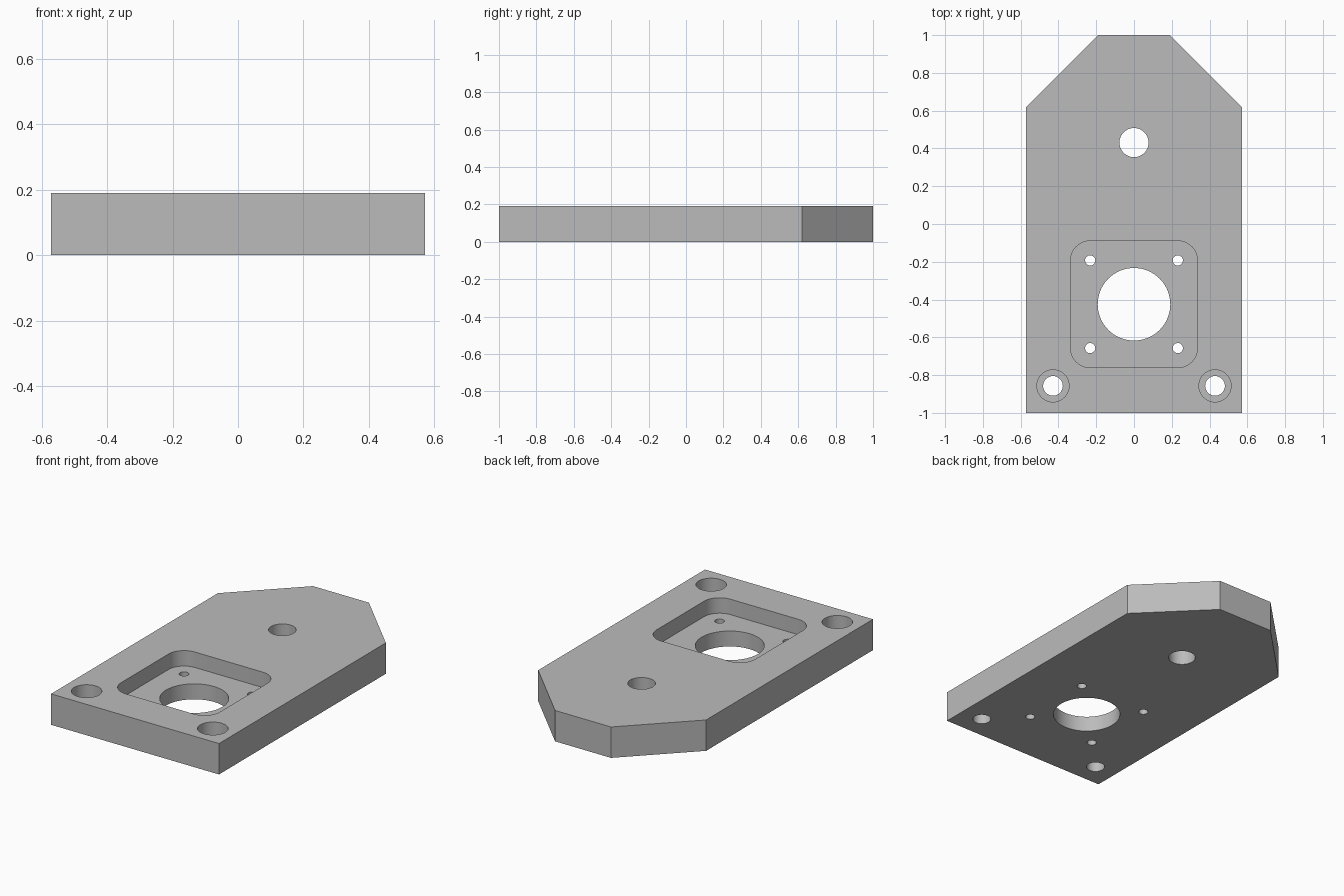
import bpy, bmesh
from math import cos, sin, pi, radians

if "Cube" in bpy.data.objects:
    bpy.data.objects.remove(bpy.data.objects["Cube"], do_unlink=True)

THICK = 0.19
FLOOR = THICK / 2       # height of the pocket and counterbore floors
HALF_W = 0.571
MOTOR_Y = -0.425

grey = bpy.data.materials.new("plain grey")
grey.use_nodes = True
grey.diffuse_color = (0.5, 0.5, 0.5, 1)
grey.node_tree.nodes["Principled BSDF"].inputs["Base Color"].default_value = grey.diffuse_color


def prism(name, outline, z0, z1):
    """Extrude a closed outline between two heights."""
    bm = bmesh.new()
    face = bm.faces.new([bm.verts.new((x, y, z0)) for x, y in outline])
    up = bmesh.ops.extrude_face_region(bm, geom=[face])["geom"]
    bmesh.ops.translate(bm, vec=(0, 0, z1 - z0),
                        verts=[v for v in up if isinstance(v, bmesh.types.BMVert)])
    bmesh.ops.recalc_face_normals(bm, faces=bm.faces)
    mesh = bpy.data.meshes.new(name)
    bm.to_mesh(mesh)
    bm.free()
    mesh.materials.append(grey)
    obj = bpy.data.objects.new(name, mesh)
    bpy.context.collection.objects.link(obj)
    return obj


def circle(x, y, r, n=64):
    return [(x + r * cos(2 * pi * i / n), y + r * sin(2 * pi * i / n)) for i in range(n)]


def rounded_square(y, half, r, n=12):
    """Square centred on x = 0 with rounded corners."""
    points = []
    for k, (sx, sy) in enumerate([(1, 1), (-1, 1), (-1, -1), (1, -1)]):
        for i in range(n + 1):
            a = pi / 2 * (k + i / n)
            points.append((sx * (half - r) + r * cos(a), y + sy * (half - r) + r * sin(a)))
    return points


def cut(target, outline, z0=-0.1):
    """Remove a prism from z0 up through the top."""
    cutter = prism("cutter", outline, z0, THICK + 0.1)
    cutter.hide_render = True
    mod = target.modifiers.new("cut", "BOOLEAN")
    mod.operation = "DIFFERENCE"
    mod.solver = "EXACT"
    mod.object = cutter
    bpy.context.view_layer.objects.active = target
    bpy.ops.object.modifier_apply(modifier=mod.name)
    bpy.data.objects.remove(cutter, do_unlink=True)


# Plate with two chamfered back corners
plate = prism("mounting_plate", [(-HALF_W, -1), (HALF_W, -1), (HALF_W, 0.62), (0.19, 1),
                                 (-0.19, 1), (-HALF_W, 0.62)], 0, THICK)

# Square pocket with its central bore and four screw holes
cut(plate, rounded_square(MOTOR_Y, 0.336, 0.105), FLOOR)
cut(plate, circle(0, MOTOR_Y, 0.192, 96))
for sx in (-1, 1):
    for sy in (-1, 1):
        cut(plate, circle(sx * 0.232, MOTOR_Y + sy * 0.232, 0.027, 32))

# Counterbored bolt holes at the front corners
for sx in (-1, 1):
    cut(plate, circle(sx * 0.429, -0.857, 0.085), FLOOR)
    cut(plate, circle(sx * 0.429, -0.857, 0.052, 48))

# Single hole near the back
cut(plate, circle(0, 0.431, 0.077))

bpy.ops.object.select_all(action="DESELECT")
plate.select_set(True)
bpy.context.view_layer.objects.active = plate
bpy.ops.object.shade_smooth_by_angle(angle=radians(30))
